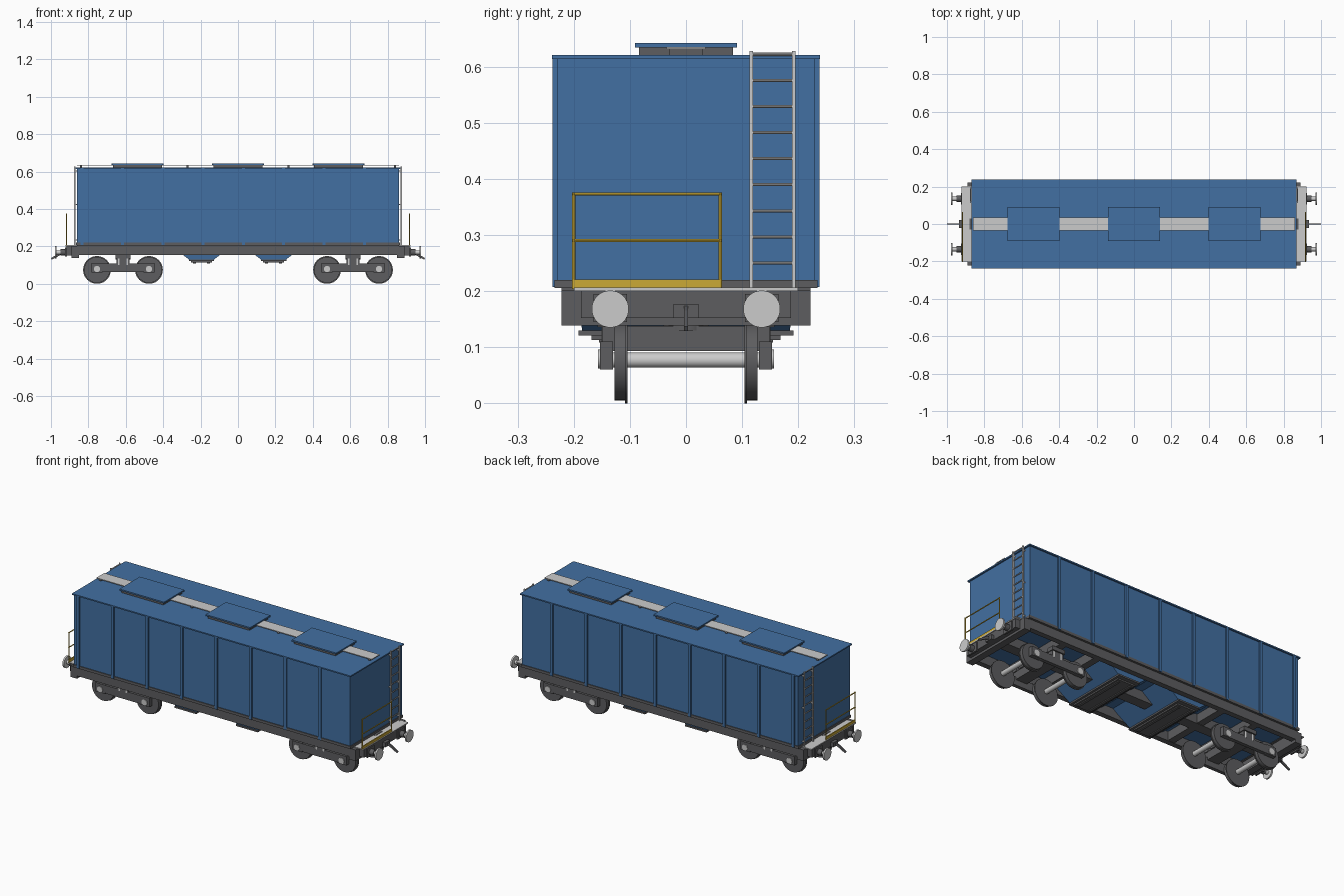
import bpy, bmesh
from mathutils import Vector, Matrix

if "Cube" in bpy.data.objects:
    bpy.data.objects.remove(bpy.data.objects["Cube"])


def material(name, rgb):
    m = bpy.data.materials.new(name)
    m.diffuse_color = (*rgb, 1)
    m.use_nodes = True
    m.node_tree.nodes["Principled BSDF"].inputs["Base Color"].default_value = m.diffuse_color
    return m


BLUE = material("blue_paint", (0.055, 0.16, 0.36))
DARK = material("dark_steel", (0.11, 0.11, 0.115))
YELLOW = material("yellow_paint", (0.60, 0.40, 0.035))


def finish(name, bm, mat=None, smooth=False):
    bmesh.ops.recalc_face_normals(bm, faces=bm.faces)
    me = bpy.data.meshes.new(name)
    bm.to_mesh(me)
    bm.free()
    ob = bpy.data.objects.new(name, me)
    bpy.context.collection.objects.link(ob)
    if mat:
        me.materials.append(mat)
    if smooth:
        bpy.context.view_layer.objects.active = ob
        bpy.ops.object.select_all(action='DESELECT')
        ob.select_set(True)
        bpy.ops.object.shade_smooth_by_angle()
    return ob


def boxes(name, ranges, mat=None):
    """One object made of boxes given as (x0, x1, y0, y1, z0, z1)."""
    bm = bmesh.new()
    for x0, x1, y0, y1, z0, z1 in ranges:
        mtx = Matrix.Translation(((x0 + x1) / 2, (y0 + y1) / 2, (z0 + z1) / 2))
        mtx = mtx @ Matrix.Diagonal((abs(x1 - x0), abs(y1 - y0), abs(z1 - z0), 1))
        bmesh.ops.create_cube(bm, size=1, matrix=mtx)
    return finish(name, bm, mat)


def rods(name, items, mat=None, seg=24):
    """One object made of cylinders given as (start, end, radius)."""
    bm = bmesh.new()
    for a, b, r in items:
        a, b = Vector(a), Vector(b)
        d = b - a
        mtx = Matrix.Translation((a + b) / 2) @ d.to_track_quat('Z', 'Y').to_matrix().to_4x4()
        bmesh.ops.create_cone(bm, cap_ends=True, segments=seg, radius1=r, radius2=r,
                              depth=d.length, matrix=mtx)
    return finish(name, bm, mat, True)


def extrude_xz(name, pts, y0, y1, mat=None):
    bm = bmesh.new()
    f = bm.faces.new([bm.verts.new((x, y0, z)) for x, z in pts])
    new = bmesh.ops.extrude_face_region(bm, geom=[f])["geom"]
    bmesh.ops.translate(bm, vec=(0, y1 - y0, 0),
                        verts=[v for v in new if isinstance(v, bmesh.types.BMVert)])
    return finish(name, bm, mat)


# body, roof plate and side ribs
boxes("body", [(-0.862, 0.862, -0.23, 0.23, 0.207, 0.616)], BLUE)
boxes("roof", [(-0.87, 0.87, -0.239, 0.239, 0.614, 0.621)], BLUE)
rib_x = [-0.833 + 0.2155 * k for k in range(8)]
boxes("side_ribs", [(x - 0.008, x + 0.008, s * 0.228, s * 0.238, 0.207, 0.615)
                    for x in rib_x for s in (-1, 1)], BLUE)

# roof walkway and hatches
boxes("roof_walkway", [(-0.86, 0.86, -0.035, 0.035, 0.631, 0.635)])
boxes("walkway_supports", [(x - 0.006, x + 0.006, -0.03, 0.03, 0.62, 0.632)
                           for x in (-0.84, -0.27, 0.27, 0.84)], DARK)
for x in (-0.5375, 0, 0.5375):
    boxes("hatch_coaming", [(x - 0.13, x + 0.13, -0.084, 0.084, 0.62, 0.634)], DARK)
    boxes("hatch_lid", [(x - 0.139, x + 0.139, -0.091, 0.091, 0.634, 0.642)], BLUE)

# underframe
boxes("side_sills", [(-0.86, 0.86, s * 0.192, s * 0.222, 0.155, 0.208) for s in (-1, 1)], DARK)
boxes("bottom_rail", [(-0.866, 0.866, s * 0.2, s * 0.234, 0.205, 0.22) for s in (-1, 1)]
      + [(s * 0.84, s * 0.866, -0.234, 0.234, 0.205, 0.22) for s in (-1, 1)], DARK)
boxes("centre_sill", [(-0.88, 0.88, -0.03, 0.03, 0.155, 0.208)], DARK)
boxes("cross_beams", [(x - 0.02, x + 0.02, -0.2, 0.2, 0.157, 0.208)
                      for x in (-0.615, -0.4, 0.4, 0.615)], DARK)

# discharge hoppers with gates
for c in (-0.195, 0.19):
    bm = bmesh.new()
    rings = [[bm.verts.new((c + a * hx, b * hy, z))
              for a, b in ((-1, -1), (1, -1), (1, 1), (-1, 1))]
             for hx, hy, z in ((0.175, 0.195, 0.212), (0.065, 0.185, 0.128))]
    for i in range(4):
        j = (i + 1) % 4
        bm.faces.new((rings[0][i], rings[0][j], rings[1][j], rings[1][i]))
    for r in rings:
        bm.faces.new(r)
    finish("hopper", bm, BLUE)
    boxes("hopper_gate", [(c - 0.068, c + 0.068, -0.192, 0.192, 0.121, 0.13),
                          (c - 0.055, c + 0.055, -0.168, 0.168, 0.113, 0.122)], DARK)
    boxes("gate_slides", [(c - 0.045, c - 0.03, -0.155, 0.155, 0.108, 0.114),
                          (c + 0.03, c + 0.045, -0.155, 0.155, 0.108, 0.114)], DARK)

# end equipment, mirrored in x
for s in (-1, 1):
    boxes("headstock", [(s * 0.85, s * 0.89, -0.222, 0.222, 0.139, 0.202)], DARK)
    boxes("buffer_beam", [(s * 0.885, s * 0.918, -0.187, 0.187, 0.152, 0.2)], DARK)
    boxes("end_platform", [(s * 0.862, s * 0.923, -0.2, 0.2, 0.2, 0.206)])
    boxes("coupler_pocket", [(s * 0.91, s * 0.935, -0.022, 0.022, 0.152, 0.177)], DARK)
    extrude_xz("coupler_hook", [(s * x, z) for x, z in
               ((0.93, 0.175), (0.955, 0.165), (1.0, 0.137), (0.995, 0.129),
                (0.95, 0.153), (0.93, 0.16))], -0.004, 0.004, DARK)
    for y in (-0.135, 0.135):
        boxes("buffer_base", [(s * 0.915, s * 0.925, y - 0.03, y + 0.03, 0.145, 0.195)], DARK)
        rods("buffer_sleeve", [((s * 0.92, y, 0.168), (s * 0.95, y, 0.168), 0.017)], DARK)
        rods("buffer_head", [((s * 0.945, y, 0.168), (s * 0.972, y, 0.168), 0.011),
                             ((s * 0.97, y, 0.168), (s * 0.979, y, 0.168), 0.033)], seg=32)
    # ladder
    lx = s * 0.873
    boxes("ladder_rails", [(lx - 0.004, lx + 0.004, y - 0.003, y + 0.003, 0.205, 0.628)
                           for y in (0.116, 0.192)])
    rods("ladder_rungs", [((lx, 0.116, 0.25 + 0.0465 * k), (lx, 0.192, 0.25 + 0.0465 * k), 0.0027)
                          for k in range(9)], seg=10)
    boxes("ladder_brackets", [(s * 0.86, lx, y - 0.003, y + 0.003, z, z + 0.006)
                              for y in (0.116, 0.192) for z in (0.23, 0.42, 0.6)])
    # hand rail
    rx = s * 0.916
    rods("railing", [((rx, y, 0.204), (rx, y, 0.376), 0.003) for y in (-0.2, 0.061)]
         + [((rx, -0.202, z), (rx, 0.063, z), 0.003) for z in (0.29, 0.373)], YELLOW, 12)
    boxes("railing_kickboard", [(rx - 0.003, rx + 0.003, -0.2, 0.061, 0.204, 0.221)], YELLOW)

# bogies
for c in (-0.615, 0.615):
    boxes("bogie_bolster", [(c - 0.035, c + 0.035, -0.15, 0.15, 0.093, 0.138)], DARK)
    rods("centre_pivot", [((c, 0, 0.13), (c, 0, 0.16), 0.04)], DARK)
    for s in (-1, 1):
        # side frame, springs and side bearer
        extrude_xz("bogie_side_frame", [(c + x, z) for x, z in
                   ((-0.165, 0.108), (0.165, 0.108), (0.165, 0.085), (0.1, 0.062),
                    (-0.1, 0.062), (-0.165, 0.085))], s * 0.13, s * 0.15, DARK)
        rods("bogie_springs", [((c + d, s * 0.14, 0.1), (c + d, s * 0.14, 0.138), 0.011)
                               for d in (-0.022, 0.022)])
        boxes("side_bearer", [(c - 0.04, c + 0.04, s * 0.12, s * 0.158, 0.136, 0.158)], DARK)
    for d in (-0.139, 0.139):
        x = c + d
        rods("axle", [((x, -0.145, 0.077), (x, 0.145, 0.077), 0.0135)])
        for s in (-1, 1):
            rods("wheel", [((x, s * 0.108, 0.074), (x, s * 0.127, 0.074), 0.069),
                           ((x, s * 0.104, 0.074), (x, s * 0.109, 0.074), 0.074)], DARK, 40)
            boxes("axle_box", [(x - 0.03, x + 0.03, s * 0.13, s * 0.153, 0.06, 0.11)], DARK)
            rods("axle_box_cap", [((x, s * 0.15, 0.079), (x, s * 0.157, 0.079), 0.017)])
